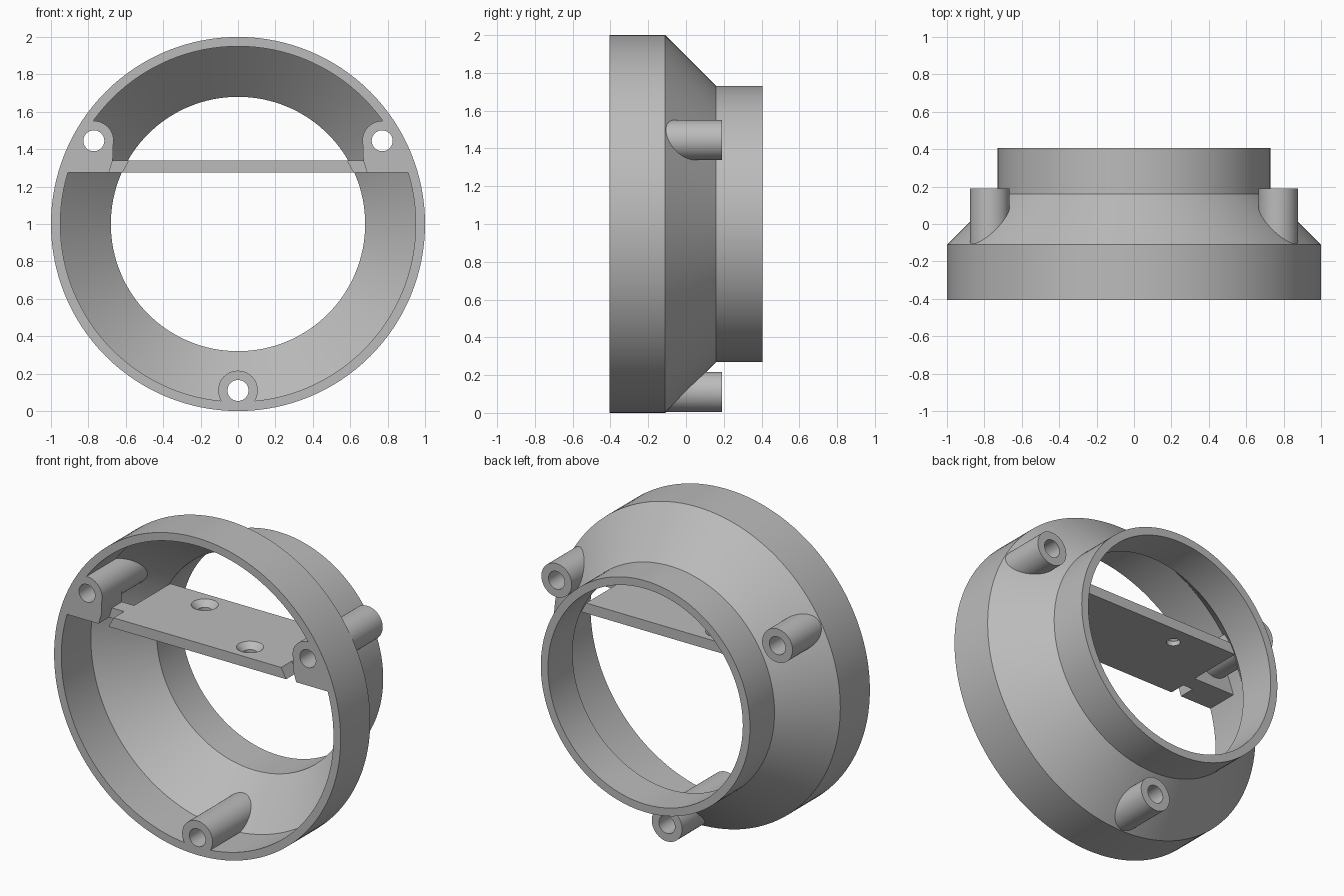
import bpy, bmesh
from math import cos, sin, pi, radians

if "Cube" in bpy.data.objects:
    bpy.data.objects.remove(bpy.data.objects["Cube"])

grey = bpy.data.materials.new("plain grey")
grey.use_nodes = True
colour = (0.5, 0.5, 0.5, 1)
grey.diffuse_color = colour
grey.node_tree.nodes["Principled BSDF"].inputs["Base Color"].default_value = colour

AXIS_Z = 1.0
FRONT, BACK = -0.405, 0.405


def finish(name, bm):
    bmesh.ops.recalc_face_normals(bm, faces=bm.faces)
    mesh = bpy.data.meshes.new(name)
    bm.to_mesh(mesh)
    bm.free()
    mesh.materials.append(grey)
    obj = bpy.data.objects.new(name, mesh)
    bpy.context.collection.objects.link(obj)
    return obj


def revolve(name, profile, steps=128):
    """Spin a closed (radius, y) profile about the horizontal axis."""
    bm = bmesh.new()
    rings = []
    for i in range(steps):
        a = 2 * pi * i / steps
        rings.append([bm.verts.new((r * cos(a), y, AXIS_Z + r * sin(a))) for r, y in profile])
    n = len(profile)
    for i in range(steps):
        a, b = rings[i], rings[(i + 1) % steps]
        for j in range(n):
            k = (j + 1) % n
            bm.faces.new((a[j], a[k], b[k], b[j]))
    return finish(name, bm)


def prism(name, outline, y0, y1):
    """Extrude a closed (x, z) outline from y0 to y1."""
    bm = bmesh.new()
    front = [bm.verts.new((x, y0, z)) for x, z in outline]
    back = [bm.verts.new((x, y1, z)) for x, z in outline]
    bm.faces.new(front)
    bm.faces.new(back[::-1])
    for i in range(len(outline)):
        j = (i + 1) % len(outline)
        bm.faces.new((front[i], back[i], back[j], front[j]))
    return finish(name, bm)


def rod(name, x, z, r, y0, y1, sides=48):
    turns = [2 * pi * i / sides for i in range(sides)]
    return prism(name, [(x + r * cos(a), z + r * sin(a)) for a in turns], y0, y1)


def upright_cone(name, x, y, z0, z1, r0, r1):
    bpy.ops.mesh.primitive_cone_add(vertices=40, radius1=r0, radius2=r1, depth=z1 - z0,
                                    location=(x, y, (z0 + z1) / 2))
    bpy.context.object.name = name
    return bpy.context.object


def combine(target, tool, operation):
    tool.hide_render = True
    mod = target.modifiers.new("combine", "BOOLEAN")
    mod.operation, mod.solver, mod.object = operation, "EXACT", tool
    bpy.context.view_layer.objects.active = target
    bpy.ops.object.modifier_apply(modifier=mod.name)
    bpy.data.objects.remove(tool)


def mirrored(outline, side):
    return [(side * x, z) for x, z in outline]


# Stepped funnel shell
housing = revolve("housing", [
    (1, FRONT), (1, -0.11), (0.73, 0.16), (0.73, BACK),
    (0.68, BACK), (0.68, 0.16), (0.95, -0.11), (0.95, FRONT)])

# Screw bosses and the blocks beside the upper two
places = [(0.89 * cos(radians(a)), AXIS_Z + 0.89 * sin(radians(a))) for a in (30, 150, 270)]
for x, z in places:
    combine(housing, rod("screw_boss", x, z, 0.106, FRONT, 0.19), "UNION")
block = [(0.69, 1.275), (0.93, 1.275), (0.86, 1.45), (0.667, 1.45), (0.67, 1.34)]
for side in (-1, 1):
    combine(housing, prism("side_block", mirrored(block, side), FRONT, -0.2), "UNION")
for x, z in places:
    combine(housing, rod("screw_hole", x, z, 0.056, -0.6, 0.6), "DIFFERENCE")

# Shelf with slanted ends, tied to the blocks behind a short notch
shelf = prism("shelf", [(-0.62, 1.275), (0.62, 1.275), (0.585, 1.34), (-0.585, 1.34)],
              FRONT, 0.16)
tie = [(0.55, 1.275), (0.7, 1.275), (0.7, 1.34), (0.55, 1.34)]
for side in (-1, 1):
    combine(shelf, prism("shelf_tie", mirrored(tie, side), -0.3, -0.2), "UNION")

# Countersunk holes in the shelf
for x, y in ((-0.26, 0.04), (0.28, -0.28)):
    combine(shelf, upright_cone("shelf_hole", x, y, 1.2, 1.4, 0.04, 0.04), "DIFFERENCE")
    combine(shelf, upright_cone("countersink", x, y, 1.3, 1.36, 0.035, 0.1), "DIFFERENCE")

# Smooth the curved walls and keep the edges crisp
for obj in (housing, shelf):
    bpy.ops.object.select_all(action="DESELECT")
    obj.select_set(True)
    bpy.context.view_layer.objects.active = obj
    bpy.ops.object.shade_smooth_by_angle(angle=radians(25))
